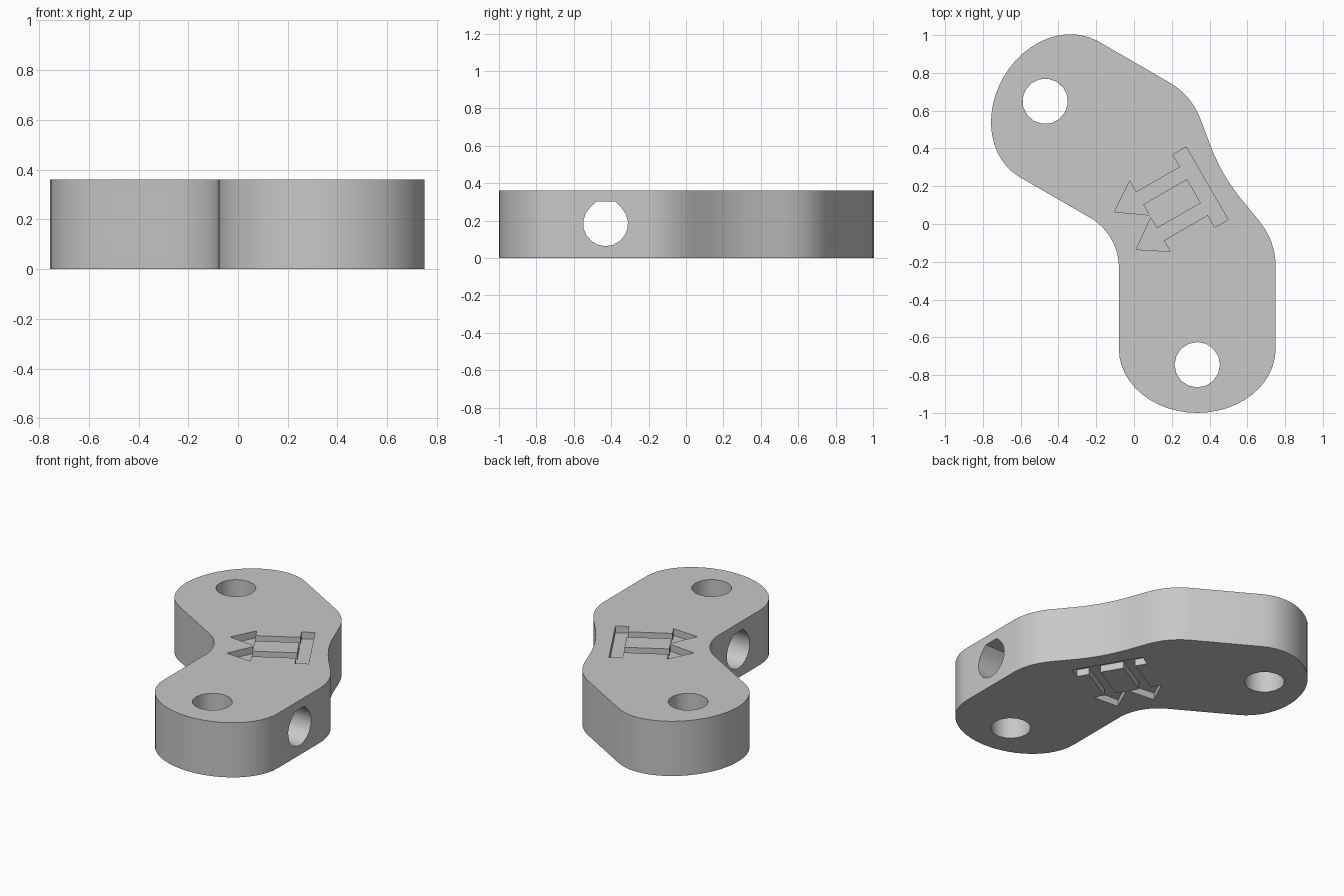
import bpy, bmesh, math
from mathutils import Matrix, Vector

if "Cube" in bpy.data.objects:
    bpy.data.objects.remove(bpy.data.objects["Cube"])

HEIGHT = 0.36
DEPTH = 0.045

# The two arms mirror each other across a line at 30 degrees
TO_AXIS = Matrix.Translation((-0.0675, -0.0475, 0)) @ Matrix.Rotation(math.radians(30), 4, "Z")
MIRROR = TO_AXIS @ Matrix.Diagonal((1, -1, 1, 1)) @ TO_AXIS.inverted()

grey = bpy.data.materials.new("plain grey")
grey.use_nodes = True
grey.diffuse_color = (0.58, 0.58, 0.58, 1)
grey.node_tree.nodes["Principled BSDF"].inputs["Base Color"].default_value = grey.diffuse_color


def prism(name, points, low, high, matrix=Matrix()):
    """Extrude a flat outline from low to high, then place it."""
    bm = bmesh.new()
    face = bm.faces.new([bm.verts.new((x, y, low)) for x, y in points])
    top = bmesh.ops.extrude_face_region(bm, geom=[face])["geom"]
    bmesh.ops.translate(bm, vec=(0, 0, high - low),
                        verts=[v for v in top if isinstance(v, bmesh.types.BMVert)])
    bm.transform(matrix)
    bmesh.ops.recalc_face_normals(bm, faces=bm.faces)
    mesh = bpy.data.meshes.new(name)
    bm.to_mesh(mesh)
    bm.free()
    mesh.materials.append(grey)
    obj = bpy.data.objects.new(name, mesh)
    bpy.context.collection.objects.link(obj)
    return obj


def arc(cx, cy, rx, ry, start, end, steps):
    angles = [math.radians(start + (end - start) * i / steps) for i in range(steps + 1)]
    return [(cx + rx * math.cos(a), cy + ry * math.sin(a)) for a in angles]


def smooth_path(keys, steps):
    """Catmull-Rom curve through the inner key points."""
    result = []
    for a, b, c, d in zip(keys, keys[1:], keys[2:], keys[3:]):
        a, b, c, d = map(Vector, (a, b, c, d))
        for i in range(steps):
            t = i / steps
            p = b + (c - a) * t / 2 + (a - 2.5 * b + 2 * c - d / 2) * t * t
            p += (1.5 * (b - c) + (d - a) / 2) * t ** 3
            result.append((p.x, p.y))
    return result


def reflect(points):
    return [tuple((MIRROR @ Vector((x, y, 0))).xy) for x, y in points]


# Body outline: inner fillet, rounded end, then the waisted outer side
fillet = arc(-0.383, -0.23, 0.303, 0.303, 30, 0, 6)
rounded_end = arc(0.335, -0.66, 0.415, 0.34, 180, 360, 24)
waist_keys = [(0.75, -0.3), (0.75, -0.21), (0.74, -0.14), (0.717, -0.07), (0.675, 0),
              (0.614, 0.076), (0.545, 0.161), (0.475, 0.266)]
waist_keys += reflect([waist_keys[-2]])
waist = smooth_path(waist_keys, 3)
half = fillet + rounded_end + waist
apex = [waist_keys[-2]]
outline = half + apex + reflect(half[:0:-1])
body = prism("angled_link_body", outline, 0, HEIGHT)

# Pin holes and truncated teardrop cross holes, one of each per arm
pin = arc(0.335, -0.745, 0.12, 0.12, 0, 337.5, 15)
teardrop = arc(-0.43, 0.183, 0.12, 0.12, 135, 405, 14)
teardrop += [(-0.38, 0.303), (-0.48, 0.303)]
ACROSS = Matrix(((0, 0, 1, 0), (1, 0, 0, 0), (0, 1, 0, 0), (0, 0, 0, 1)))
cutters = []
for side, place in (("front", Matrix()), ("back", MIRROR)):
    cutters.append(prism(side + "_pin_hole", pin, -0.1, HEIGHT + 0.1, place))
    cutters.append(prism(side + "_cross_hole", teardrop, -0.2, 0.9, place @ ACROSS))

# Engraved bar with two arrows on both flat faces
arrow = [(0.525, 0.222), (0.444, 0.222), (0.444, 0.147), (0.176, 0.147), (0.176, 0.215),
         (0.025, 0.115), (0.176, 0.008), (0.176, 0.073), (0.444, 0.073)]
arrow += [(t, -v) for t, v in reversed(arrow)]
cutters.append(prism("top_engraving", arrow, HEIGHT - DEPTH, HEIGHT + 0.1, TO_AXIS))
cutters.append(prism("bottom_engraving", arrow, -0.1, DEPTH, TO_AXIS))

# Cut everything out of the body
bpy.ops.object.select_all(action="DESELECT")
bpy.context.view_layer.objects.active = body
body.select_set(True)
for cutter in cutters:
    cutter.hide_render = True
    mod = body.modifiers.new(cutter.name, "BOOLEAN")
    mod.operation = "DIFFERENCE"
    mod.solver = "EXACT"
    mod.object = cutter
    bpy.ops.object.modifier_apply(modifier=mod.name)
    bpy.data.objects.remove(cutter)

bpy.ops.object.shade_smooth_by_angle(angle=math.radians(30))
